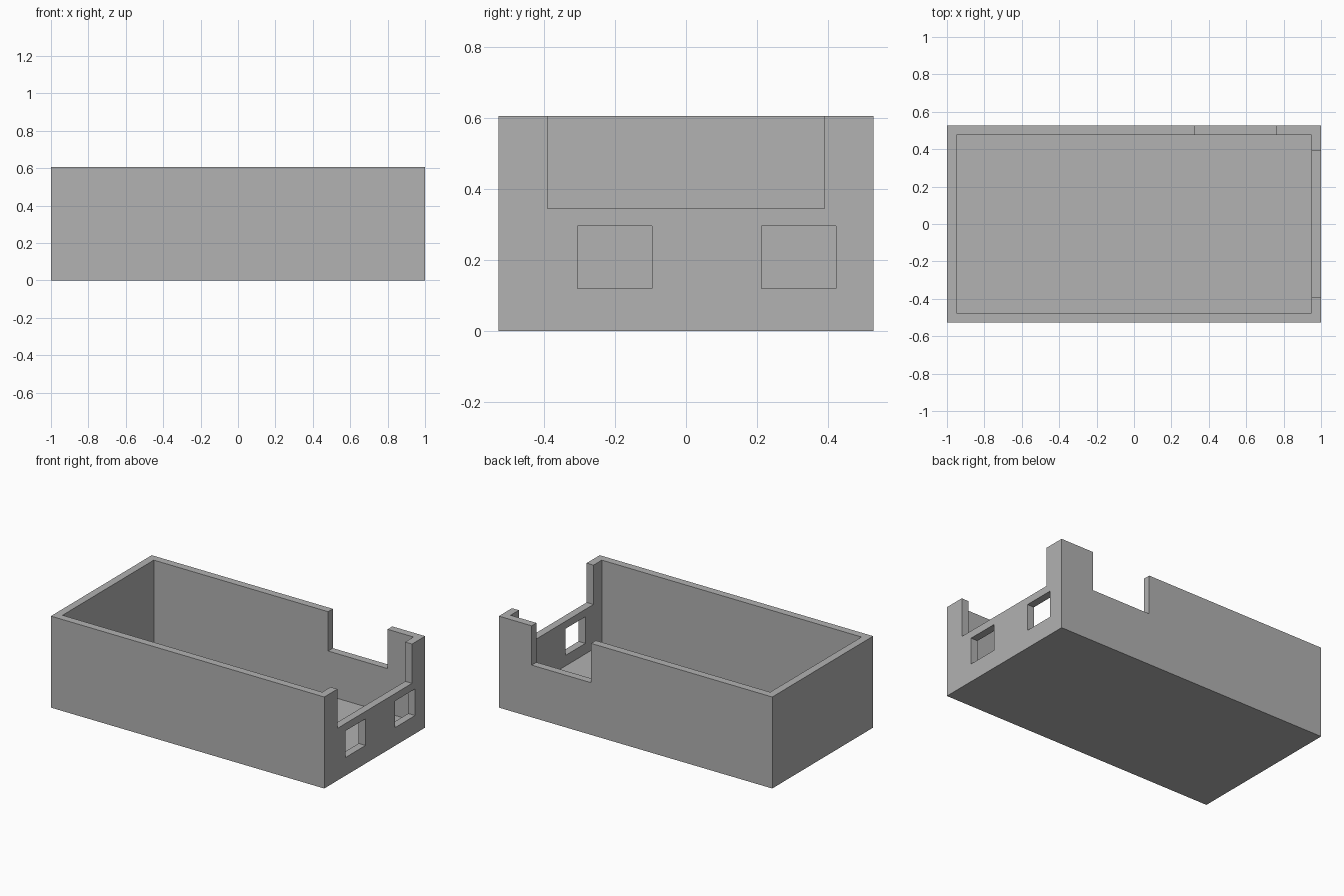
import bpy
from mathutils import Vector

default = bpy.data.objects.get("Cube")
if default:
    bpy.data.objects.remove(default, do_unlink=True)

# Overall sizes
HX, HY, HEIGHT, WALL = 1.0, 0.527, 0.605, 0.05
NOTCH_Z, OVER = 0.345, 0.1

grey = bpy.data.materials.new("plain grey")
grey.use_nodes = True
colour = (0.445, 0.445, 0.445, 1)
grey.diffuse_color = colour
grey.node_tree.nodes["Principled BSDF"].inputs["Base Color"].default_value = colour


def box(name, low, high):
    """Axis-aligned box between two corners."""
    low, high = Vector(low), Vector(high)
    bpy.ops.mesh.primitive_cube_add(size=1)
    obj = bpy.context.object
    obj.name = name
    for v in obj.data.vertices:
        v.co = (low + high) / 2 + v.co * (high - low)
    obj.data.materials.append(grey)
    return obj


def cut(target, cutter):
    """Subtract the cutter from the target, then discard it."""
    cutter.hide_render = True
    mod = target.modifiers.new(cutter.name, "BOOLEAN")
    mod.operation = "DIFFERENCE"
    mod.solver = "EXACT"
    mod.object = cutter
    bpy.context.view_layer.objects.active = target
    bpy.ops.object.modifier_apply(modifier=mod.name)
    bpy.data.objects.remove(cutter, do_unlink=True)


# Open tray: solid block with its inside removed
case = box("open_case", (-HX, -HY, 0), (HX, HY, HEIGHT))
cut(case, box("cavity", (WALL - HX, WALL - HY, WALL),
              (HX - WALL, HY - WALL, HEIGHT + OVER)))

# Wide notch in the left end wall, narrower notch in the back wall
cut(case, box("end_notch", (HX - WALL - 0.02, -0.39, NOTCH_Z),
              (HX + OVER, 0.39, HEIGHT + OVER)))
cut(case, box("back_notch", (0.325, HY - WALL - 0.02, NOTCH_Z),
              (0.76, HY + OVER, HEIGHT + OVER)))

# Two port windows through the left end wall
for y in (-0.305, 0.213):
    cut(case, box("port_window", (HX - WALL - 0.02, y, 0.12),
                  (HX + OVER, y + 0.209, 0.296)))
